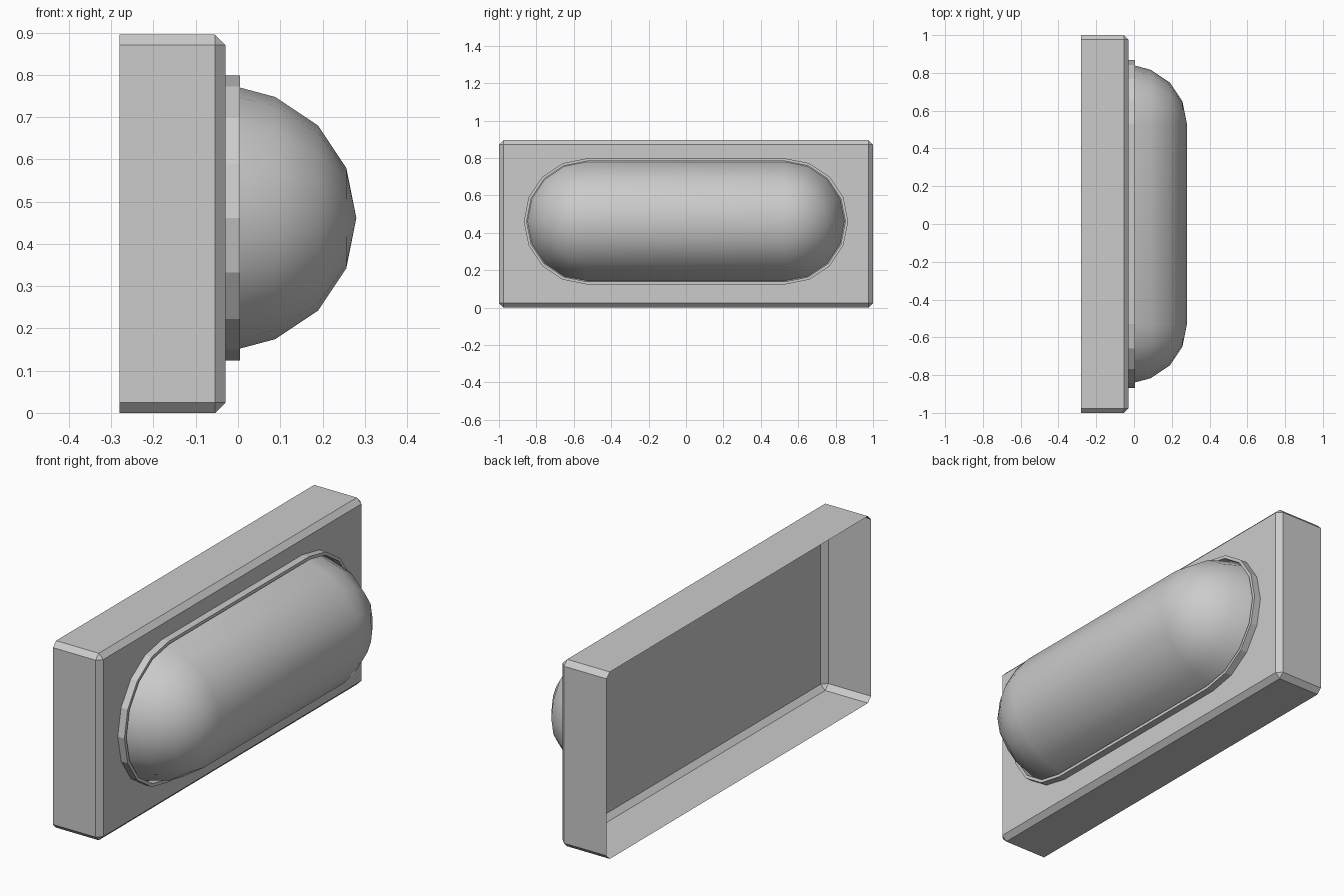
import bpy, bmesh, math

if "Cube" in bpy.data.objects:
    bpy.data.objects.remove(bpy.data.objects["Cube"])

PLATE_X = -0.03     # front plane of the housing
MID_Z = 0.461       # height of the lamp axis
HALF_RUN = 0.53     # half length of the straight part of the lamp

grey = bpy.data.materials.new("light_grey")
grey.use_nodes = True
colour = (0.6, 0.6, 0.6, 1)
grey.diffuse_color = colour
grey.node_tree.nodes["Principled BSDF"].inputs["Base Color"].default_value = colour


def finish(bm, name):
    """Turn a bmesh into a named, coloured object."""
    mesh = bpy.data.meshes.new(name)
    bm.to_mesh(mesh)
    bm.free()
    mesh.materials.append(grey)
    obj = bpy.data.objects.new(name, mesh)
    bpy.context.collection.objects.link(obj)
    return obj


def stadium(bm, x, radius, steps=8):
    """Ring of vertices: two half circles joined by straight runs."""
    loop = []
    for side in (1, -1):
        for i in range(steps + 1):
            a = math.pi * i / steps
            loop.append(bm.verts.new((x, side * (HALF_RUN + radius * math.sin(a)),
                                      MID_Z + side * radius * math.cos(a))))
    return loop


def bridge(bm, a, b):
    """Join two equal loops with quads."""
    for i in range(len(a)):
        j = (i + 1) % len(a)
        bm.faces.new((a[i], a[j], b[j], b[i]))


# Housing: thin chamfered box, open at its wall side
bm = bmesh.new()
bmesh.ops.create_cube(bm, size=1)
for v in bm.verts:
    v.co = (-0.28 if v.co.x < 0 else PLATE_X, v.co.y * 2, (v.co.z + 0.5) * 0.895)
back = [f for f in bm.faces if f.normal.x < -0.5]
bmesh.ops.delete(bm, geom=back, context='FACES_ONLY')
edges = [e for e in bm.edges if not e.is_boundary]
bmesh.ops.bevel(bm, geom=edges, offset=0.024, segments=1, affect='EDGES')
finish(bm, "housing")

# Trim: raised rim around the lamp cover
bm = bmesh.new()
loops = [stadium(bm, x, r) for x, r in
         ((PLATE_X, 0.337), (0.005, 0.337), (0.005, 0.322), (PLATE_X, 0.322))]
for a, b in zip(loops, loops[1:]):
    bridge(bm, a, b)
bmesh.ops.recalc_face_normals(bm, faces=bm.faces)
finish(bm, "trim_ring")

# Lamp cover: rounded half capsule
bm = bmesh.new()
dome = 0.31
loops = [stadium(bm, PLATE_X, 0.318)]
for k in (3, 2, 1, 0):
    a = math.pi / 8 * k
    loops.append(stadium(bm, PLATE_X + dome * math.cos(a), dome * math.sin(a)))
for a, b in zip(loops, loops[1:]):
    bridge(bm, a, b)
bmesh.ops.remove_doubles(bm, verts=bm.verts, dist=0.0005)
bmesh.ops.recalc_face_normals(bm, faces=bm.faces)
for f in bm.faces:
    f.smooth = True
cover = finish(bm, "lamp_cover")
bpy.ops.object.select_all(action='DESELECT')
cover.select_set(True)
bpy.context.view_layer.objects.active = cover
bpy.ops.object.shade_smooth_by_angle(angle=math.radians(40))
